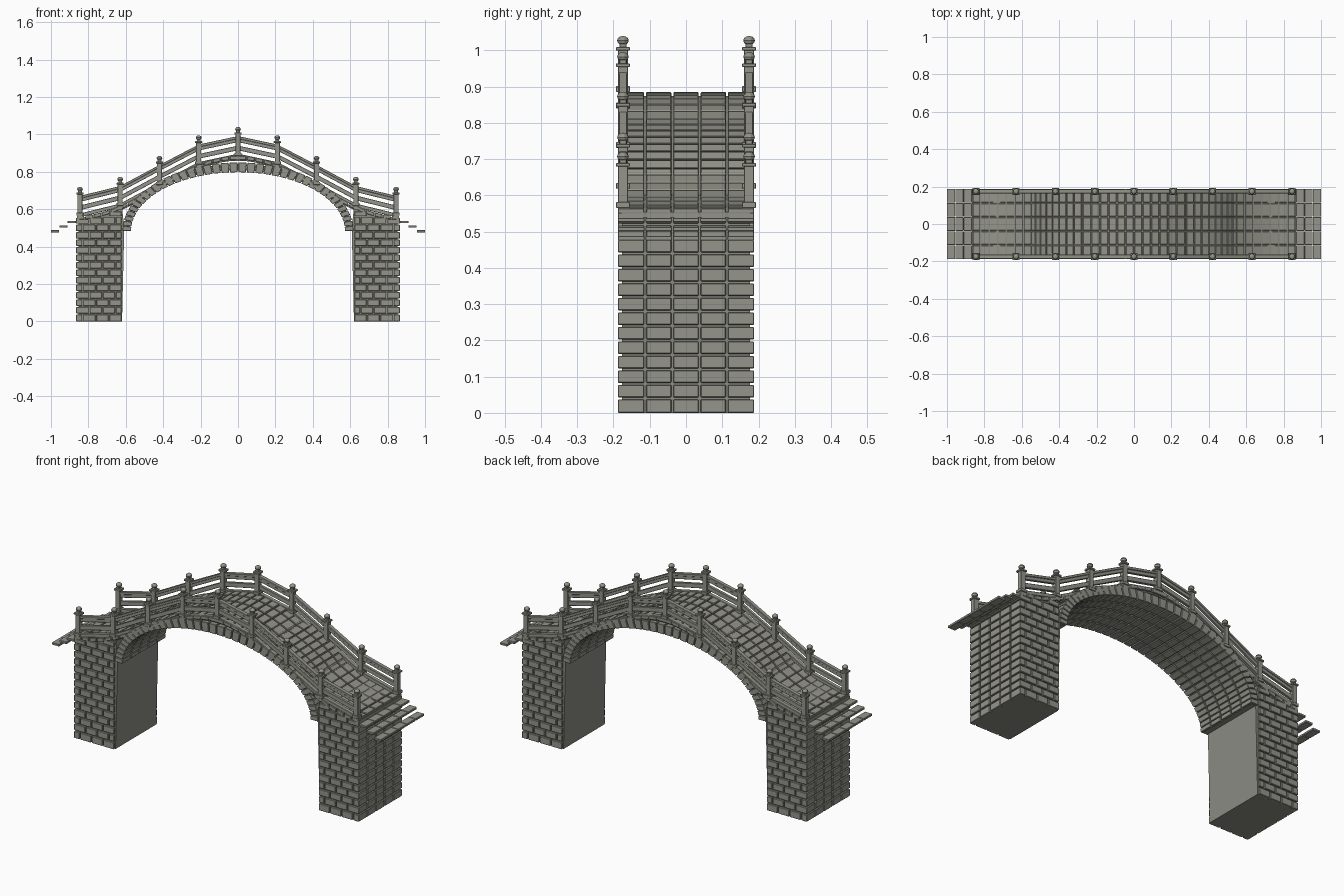
import bpy, bmesh, math
from mathutils import Matrix

if "Cube" in bpy.data.objects:
    bpy.data.objects.remove(bpy.data.objects["Cube"])

W = 0.188                      # half width of the bridge
GAP = 0.003                    # half mortar joint
COLS = 5                       # stone columns across the width


def material(name, rgb):
    m = bpy.data.materials.new(name)
    m.diffuse_color = (*rgb, 1)
    m.use_nodes = True
    m.node_tree.nodes["Principled BSDF"].inputs["Base Color"].default_value = m.diffuse_color
    return m


STONE = material("stone", (0.30, 0.30, 0.26))
MORTAR = material("mortar", (0.26, 0.26, 0.23))


def deck_z(x):
    return 0.565 + 0.16 * (1 + math.cos(math.pi * min(abs(x), 0.86) / 0.86))


def arch_pt(t, k):
    # k = 0 soffit, k = 1 outer edge of the arch ring
    return ((0.572 + 0.045 * k) * math.cos(t), 0.483 + (0.315 + 0.052 * k) * math.sin(t))


def prism(bm, pts, y0, y1):
    # extrude an xz outline along y
    a = [bm.verts.new((x, y0, z)) for x, z in pts]
    b = [bm.verts.new((x, y1, z)) for x, z in pts]
    n = len(pts)
    bm.faces.new(a)
    bm.faces.new(b[::-1])
    for i in range(n):
        j = (i + 1) % n
        bm.faces.new((a[i], b[i], b[j], a[j]))


def box(bm, x0, x1, y0, y1, z0, z1):
    prism(bm, [(x0, z0), (x1, z0), (x1, z1), (x0, z1)], y0, y1)


def columns():
    w = 2 * W / COLS
    for c in range(COLS):
        yield (-W + c * w + (GAP if c else 0),
               -W + (c + 1) * w - (GAP if c < COLS - 1 else 0))


def finish(bm, name, mat=STONE, bevel=0):
    bmesh.ops.recalc_face_normals(bm, faces=bm.faces[:])
    me = bpy.data.meshes.new(name)
    bm.to_mesh(me)
    bm.free()
    me.materials.append(mat)
    ob = bpy.data.objects.new(name, me)
    bpy.context.collection.objects.link(ob)
    if bevel:
        mod = ob.modifiers.new("worn_edges", 'BEVEL')
        mod.width, mod.segments = bevel, 1
    return ob


# Piers: plain core with bricks on the long faces and slabs on the end face
core, bricks = bmesh.new(), bmesh.new()
X0, X1, COURSES, H = 0.62, 0.865, 14, 0.04
BW = (X1 - X0) / 3.5
for s in (-1, 1):
    prism(core, [(s * x, z) for x, z in
                 ((0.62, 0), (0.854, 0), (0.854, 0.55), (0.62, 0.61), (0.608, 0.5))], -W + 0.011, W - 0.011)
    for r in range(COURSES + 1):
        z0, z1 = r * H + (GAP if r else 0), (r + 1) * H - GAP
        x = X0 - (BW / 2 if r % 2 else 0)
        while x < X1 - 0.005:
            a, b = max(x, X0) + GAP, min(x + BW, X1) - GAP
            if b > X1 - 0.008:
                b = X1
            top = min(z1, deck_z((a + b) / 2) - 0.02)
            if top - z0 > 0.006:
                for y in (-1, 1):
                    box(bricks, s * a, s * b, y * (W - 0.02), y * W, z0, top)
            x += BW
        if r < COURSES:
            for y0, y1 in columns():
                box(bricks, s * 0.845, s * X1, y0, y1, z0, min(z1, 0.552))
finish(core, "pier_core", MORTAR)
finish(bricks, "pier_bricks", bevel=0.002)

# Arch ring: mortar core and separate voussoirs
ring, stones = bmesh.new(), bmesh.new()
N = 40
for i in range(N):
    t0, t1 = math.pi * i / N, math.pi * (i + 1) / N
    prism(ring, [arch_pt(t0, .18), arch_pt(t1, .18), arch_pt(t1, .82), arch_pt(t0, .82)],
          -W + 0.011, W - 0.011)
    g = 0.005
    for y0, y1 in columns():
        prism(stones, [arch_pt(t0 + g, 0), arch_pt(t1 - g, 0),
                       arch_pt(t1 - g, 1), arch_pt(t0 + g, 1)], y0, y1)
finish(ring, "arch_core", MORTAR)
finish(stones, "arch_voussoirs", bevel=0.0015)

# Deck: continuous bed with paving stones following the curve
bed, paving = bmesh.new(), bmesh.new()
N = 38
xs = [-0.865 + 1.73 * i / N for i in range(N + 1)]
prism(bed, [(x, deck_z(x) - 0.011) for x in xs] + [(x, deck_z(x) - 0.026) for x in xs[::-1]],
      -W + 0.01, W - 0.01)
for a, b in zip(xs, xs[1:]):
    a, b = a + GAP, b - GAP
    for y0, y1 in columns():
        prism(paving, [(a, deck_z(a) - 0.02), (b, deck_z(b) - 0.02),
                       (b, deck_z(b)), (a, deck_z(a))], y0, y1)
finish(bed, "deck_bed", MORTAR)
finish(paving, "deck_paving", bevel=0.002)

# End steps: three thin rows of slabs descending at each end
steps = bmesh.new()
for s in (-1, 1):
    for i in range(3):
        x, z = 0.867 + 0.0445 * i, 0.538 - 0.025 * i
        for y0, y1 in columns():
            box(steps, s * x, s * (x + 0.044), y0 - 0.0015 * (y0 > -W), y1 + 0.0015 * (y1 < W),
                z - 0.012, z)
finish(steps, "end_steps", bevel=0.0015)

# Balustrade: posts with plates and faceted balls, sloping rails between
posts, finials, rails = bmesh.new(), bmesh.new(), bmesh.new()
px = [-0.845, -0.63, -0.42, -0.21, 0, 0.21, 0.42, 0.63, 0.845]
for y in (-0.174, 0.174):
    for x in px:
        z = deck_z(x)
        for hw, a, b in ((0.019, 0.0, 0.016), (0.0135, -0.02, 0.118),
                         (0.019, 0.114, 0.124), (0.010, 0.12, 0.134)):
            box(posts, x - hw, x + hw, y - hw, y + hw, z + a, z + b)
        bmesh.ops.create_uvsphere(finials, u_segments=10, v_segments=6, radius=0.016,
                                  matrix=Matrix.Translation((x, y, z + 0.142))
                                  @ Matrix.Diagonal((1, 1, 0.8, 1)))
    for a, b in zip(px, px[1:]):
        za, zb = deck_z(a), deck_z(b)
        for lo, hi, hw in ((0.092, 0.106, 0.011), (0.074, 0.093, 0.007),
                           (0.030, 0.055, 0.008), (-0.008, 0.012, 0.011)):
            prism(rails, [(a, za + lo), (b, zb + lo), (b, zb + hi), (a, za + hi)], y - hw, y + hw)
finish(posts, "railing_posts", bevel=0.0015)
finish(finials, "post_finials")
finish(rails, "railing_rails", bevel=0.0015)
